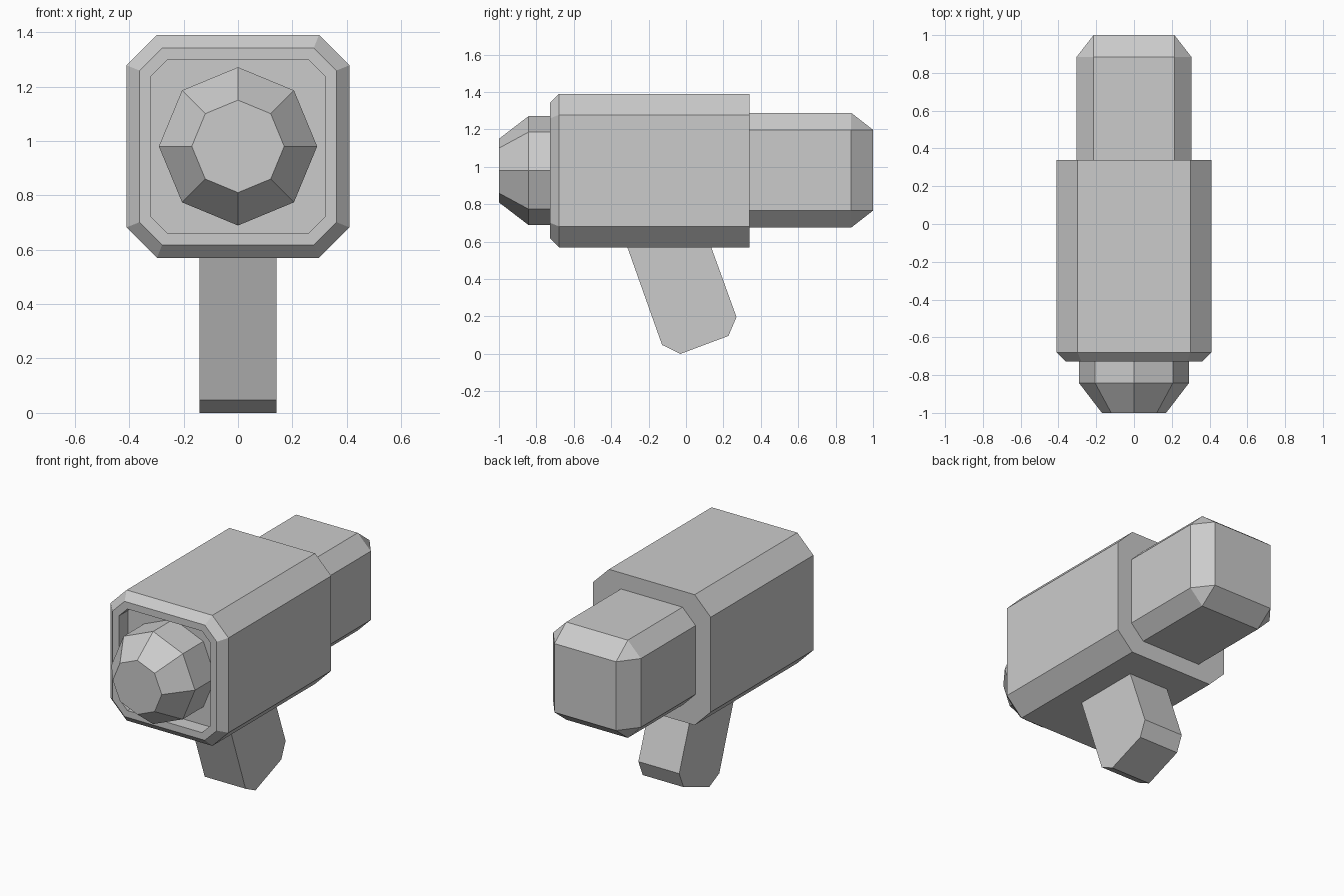
import bpy, bmesh
from math import sin, cos, pi

if "Cube" in bpy.data.objects:
    bpy.data.objects.remove(bpy.data.objects["Cube"])


def loft(name, rings):
    """Skin a closed solid through rings with equal point counts."""
    bm = bmesh.new()
    loops = [[bm.verts.new(p) for p in ring] for ring in rings]
    n = len(loops[0])
    for a, b in zip(loops, loops[1:]):
        for i in range(n):
            j = (i + 1) % n
            bm.faces.new((a[i], a[j], b[j], b[i]))
    bm.faces.new(loops[0])
    bm.faces.new(loops[-1])
    bmesh.ops.remove_doubles(bm, verts=bm.verts, dist=1e-4)
    bmesh.ops.recalc_face_normals(bm, faces=bm.faces)
    mesh = bpy.data.meshes.new(name)
    bm.to_mesh(mesh)
    bm.free()
    obj = bpy.data.objects.new(name, mesh)
    bpy.context.collection.objects.link(obj)
    return obj


def chamfered(y, hw, hh, c, zc=0.98):
    """Rectangle in the xz plane with cut corners."""
    pts = [(hw, hh - c), (hw - c, hh), (c - hw, hh), (-hw, hh - c),
           (-hw, c - hh), (c - hw, -hh), (hw - c, -hh), (hw, c - hh)]
    return [(x, y, zc + z) for x, z in pts]


def octagon(y, r, zc=0.98):
    return [(r * cos(i * pi / 4), y, zc + r * sin(i * pi / 4)) for i in range(8)]


# Main housing with bevelled front rim and recessed front panel
loft("housing", [
    chamfered(0.34, 0.41, 0.41, 0.112),
    chamfered(-0.68, 0.41, 0.41, 0.112),
    chamfered(-0.728, 0.362, 0.362, 0.083),
    chamfered(-0.728, 0.319, 0.319, 0.06),
    chamfered(-0.638, 0.319, 0.319, 0.06),
])

# Eight-sided nose
loft("nose", [octagon(-0.63, 0.291), octagon(-0.842, 0.291), octagon(-1.0, 0.17)])

# Rear block: its octagonal section closes to a rectangle at the back
loft("rear_block", [
    chamfered(0.335, 0.305, 0.307, 0.091, 0.982),
    chamfered(0.883, 0.305, 0.307, 0.091, 0.982),
    chamfered(1.0, 0.214, 0.216, 0.0, 0.982),
])

# Slanted handle, extruded across x
profile = [(-0.324, 0.60), (-0.128, 0.048), (-0.03, 0.0),
           (0.227, 0.096), (0.27, 0.197), (0.124, 0.60)]
loft("handle", [[(x, y, z) for y, z in profile] for x in (-0.142, 0.142)])
